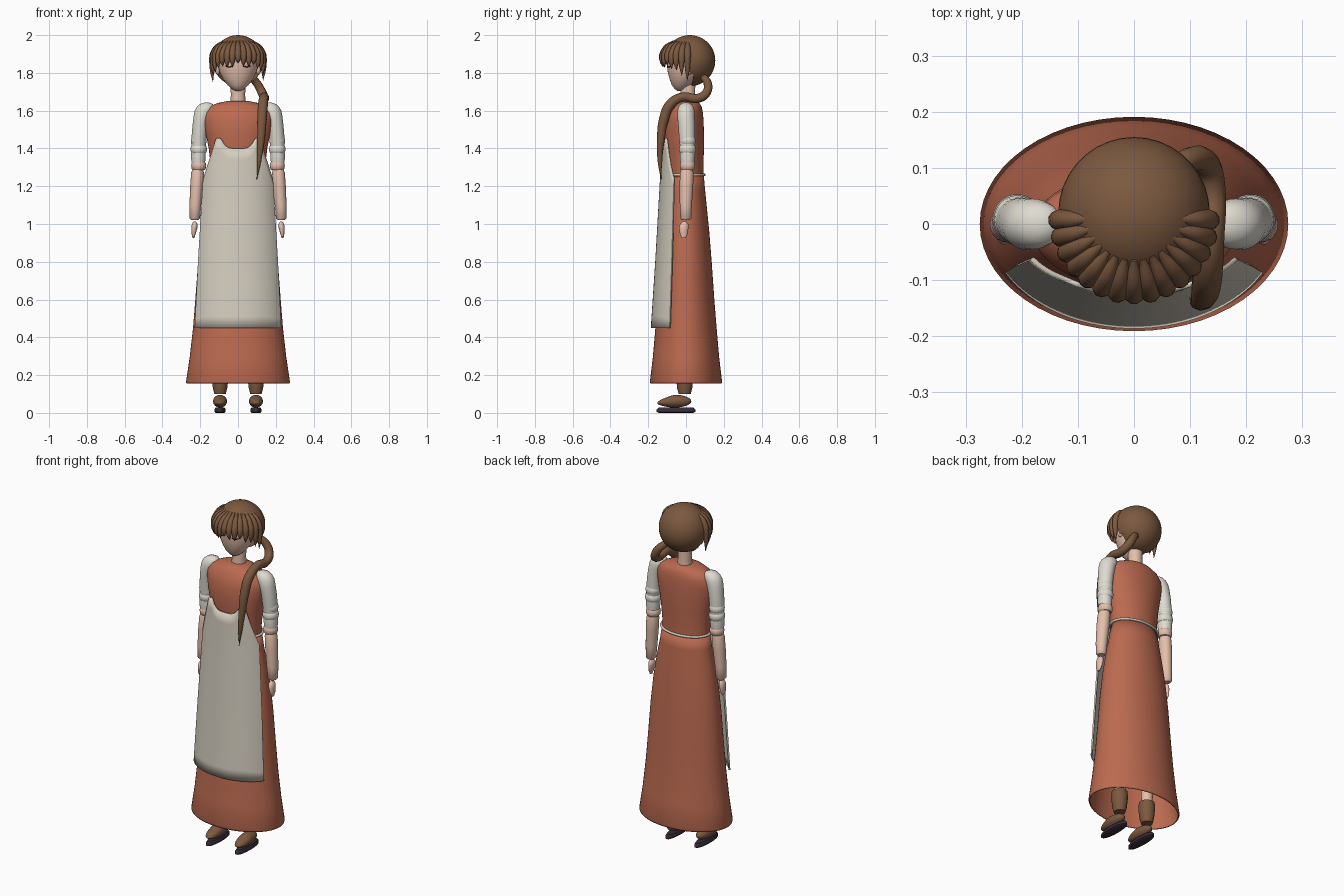
import bpy, bmesh, math, random
from mathutils import Vector

if "Cube" in bpy.data.objects:
    bpy.data.objects.remove(bpy.data.objects["Cube"])

random.seed(3)
TAU = 2 * math.pi


def mat(name, rgb):
    m = bpy.data.materials.new(name)
    m.diffuse_color = (*rgb, 1)
    m.use_nodes = True
    m.node_tree.nodes["Principled BSDF"].inputs["Base Color"].default_value = m.diffuse_color
    return m


TERRACOTTA = mat("terracotta cloth", (0.50, 0.145, 0.08))
LINEN = mat("apron linen", (0.66, 0.61, 0.52))
WHITE = mat("sleeve white", (0.74, 0.71, 0.64))
SKIN = mat("skin", (0.78, 0.52, 0.41))
HAIR = mat("brown hair", (0.20, 0.10, 0.05))
LEATHER = mat("boot leather", (0.20, 0.10, 0.05))
DARK = mat("dark sole", (0.04, 0.025, 0.04))


def finish(name, bm, material, solid=0):
    bmesh.ops.recalc_face_normals(bm, faces=bm.faces)
    me = bpy.data.meshes.new(name)
    bm.to_mesh(me)
    bm.free()
    ob = bpy.data.objects.new(name, me)
    bpy.context.collection.objects.link(ob)
    me.materials.append(material)
    if solid:
        s = ob.modifiers.new("thickness", 'SOLIDIFY')
        s.thickness, s.offset = solid, -1
    bpy.ops.object.select_all(action='DESELECT')
    bpy.context.view_layer.objects.active = ob
    ob.select_set(True)
    bpy.ops.object.shade_smooth_by_angle(angle=math.radians(45))
    return ob


def loft(name, rings, material, seg=32, caps=True, solid=0):
    """Elliptical rings (z, centre x, centre y, radius x, radius y)."""
    bm = bmesh.new()
    loops = [[bm.verts.new((cx + rx * math.cos(TAU * i / seg), cy + ry * math.sin(TAU * i / seg), z))
              for i in range(seg)] for z, cx, cy, rx, ry in rings]
    for a, b in zip(loops, loops[1:]):
        for i in range(seg):
            j = (i + 1) % seg
            bm.faces.new((a[i], a[j], b[j], b[i]))
    if caps:
        bm.faces.new(loops[0])
        bm.faces.new(loops[-1])
    return finish(name, bm, material, solid)


def ball(name, centre, radii, material, keep=None):
    bm = bmesh.new()
    bmesh.ops.create_uvsphere(bm, u_segments=36, v_segments=24, radius=1)
    for v in bm.verts:
        v.co = Vector(centre) + Vector(a * b for a, b in zip(v.co, radii))
    if keep:
        drop = [f for f in bm.faces if not keep(f.calc_center_median())]
        bmesh.ops.delete(bm, geom=drop, context='FACES')
    return finish(name, bm, material)


def tubes(name, strands, material, cyclic=False):
    """Tapered tubes; each strand is a list of (point, radius)."""
    cu = bpy.data.curves.new(name, 'CURVE')
    cu.dimensions, cu.bevel_depth, cu.bevel_resolution, cu.resolution_u = '3D', 1, 3, 6
    cu.use_fill_caps = True
    for strand in strands:
        sp = cu.splines.new('BEZIER')
        sp.bezier_points.add(len(strand) - 1)
        sp.use_cyclic_u = cyclic
        sp.use_smooth = True
        for bp, (p, r) in zip(sp.bezier_points, strand):
            bp.co, bp.radius = p, r
            bp.handle_left_type = bp.handle_right_type = 'AUTO'
    ob = bpy.data.objects.new(name, cu)
    bpy.context.collection.objects.link(ob)
    cu.materials.append(material)
    bpy.ops.object.select_all(action='DESELECT')
    bpy.context.view_layer.objects.active = ob
    ob.select_set(True)
    bpy.ops.object.convert(target='MESH')
    return ob


def lerp_table(table, z):
    for (z0, v0), (z1, v1) in zip(table, table[1:]):
        if z <= z1:
            return v0 + (v1 - v0) * (z - z0) / (z1 - z0)
    return table[-1][1]


# Dress: open skirt and closed bodice
loft("skirt", [(0.155, 0, 0, 0.272, 0.188), (0.165, 0, 0, 0.275, 0.191), (0.30, 0, 0, 0.255, 0.175),
               (0.45, 0, 0, 0.238, 0.162), (0.60, 0, 0, 0.226, 0.150), (0.80, 0, 0, 0.211, 0.136),
               (0.95, 0, 0, 0.195, 0.124), (1.08, 0, 0, 0.174, 0.111), (1.18, 0, 0, 0.154, 0.101),
               (1.26, 0, 0, 0.142, 0.094)], TERRACOTTA, 56, caps=False, solid=0.006)
loft("bodice", [(1.24, 0, 0, 0.143, 0.094), (1.30, 0, -0.005, 0.143, 0.097), (1.40, 0, -0.01, 0.155, 0.105),
                (1.48, 0, -0.012, 0.171, 0.107), (1.55, 0, -0.01, 0.182, 0.103), (1.59, 0, -0.006, 0.178, 0.095),
                (1.62, 0, 0, 0.155, 0.083), (1.64, 0, 0.002, 0.11, 0.07), (1.652, 0, 0.003, 0.05, 0.045)],
     TERRACOTTA, 56)

# Waist cord
tubes("waist_cord", [[((0.146 * math.cos(TAU * i / 16), 0.097 * math.sin(TAU * i / 16), 1.26), 0.007)
                      for i in range(16)]], LINEN, cyclic=True)


# Apron: curved sheet with a scooped bib
def bib_top(x):
    x = abs(x)
    if x < 0.095:
        return 1.40 + 0.055 * (x / 0.095) ** 4
    return 1.455 if x < 0.12 else 1.455 - 0.215 * (x - 0.12) / 0.065


HALF = [(0.44, 0.23), (0.80, 0.212), (1.25, 0.185), (1.5, 0.178)]
FRONT = [(0.44, 0.187), (0.80, 0.163), (1.2, 0.140), (1.4, 0.130), (1.5, 0.129)]
bm = bmesh.new()
cols, rows, grid = 48, 16, []
for i in range(cols + 1):
    t = math.sin(math.pi / 2 * (2 * i / cols - 1))
    top, column = bib_top(0.185 * t), []
    for k in range(rows + 1):
        z = 0.45 + (top - 0.45) * k / rows
        w = lerp_table(HALF, z)
        y = -lerp_table(FRONT, z) * math.sqrt(1 - (t / 1.13) ** 2)
        column.append(bm.verts.new((t * w, y, z)))
    grid.append(column)
for a, b in zip(grid, grid[1:]):
    for k in range(rows):
        bm.faces.new((a[k], b[k], b[k + 1], a[k + 1]))
finish("apron", bm, LINEN, solid=0.009)

# Arms, legs and boots on both sides
for s, side in ((-1, "right"), (1, "left")):
    loft(side + "_sleeve", [(1.345, s * .211, .008, .036, .036), (1.40, s * .209, .008, .037, .039),
                            (1.46, s * .206, .005, .040, .042), (1.52, s * .200, .003, .041, .044),
                            (1.57, s * .190, .0, .045, .046), (1.60, s * .180, .0, .049, .045),
                            (1.62, s * .172, .0, .046, .040), (1.635, s * .167, .0, .034, .030),
                            (1.643, s * .165, .0, .012, .012)], WHITE)
    for z, r, m, part in ((1.44, .042, WHITE, "upper_cuff"), (1.395, .044, WHITE, "middle_cuff"),
                          (1.308, .040, SKIN, "elbow")):
        loft(f"{side}_{part}", [(z + .022 * math.sin(a), s * .208, .008, r - .010 + .010 * math.cos(a),
                                 r - .009 + .010 * math.cos(a)) for a in (-1.4, -.8, 0, .8, 1.4)], m)
    loft(side + "_lower_sleeve", [(1.325, s * .210, .007, .036, .037), (1.36, s * .210, .007, .039, .040),
                                  (1.39, s * .209, .008, .037, .038)], WHITE)
    loft(side + "_forearm", [(1.02, s * .229, -.001, .018, .020), (1.03, s * .229, -.001, .028, .029),
                             (1.10, s * .226, -.001, .031, .032), (1.20, s * .219, .002, .034, .036),
                             (1.27, s * .214, .004, .034, .036), (1.29, s * .213, .005, .028, .030)], SKIN)
    loft(side + "_hand", [(.925, s * .236, -.012, .005, .010), (.945, s * .235, -.012, .010, .020),
                          (.98, s * .231, -.012, .016, .025), (1.00, s * .229, -.010, .015, .022),
                          (1.012, s * .229, -.008, .007, .010)], SKIN)
    loft(side + "_leg", [(.20, s * .095, -.005, .029, .029), (.50, s * .09, 0, .04, .04),
                         (.85, s * .08, 0, .055, .055)], SKIN)
    loft(side + "_boot_shaft", [(.10, s * .095, -.007, .030, .032), (.13, s * .095, -.007, .038, .040),
                                (.19, s * .095, -.007, .045, .046), (.225, s * .095, -.007, .042, .043)], LEATHER)
    foot = ball(side + "_boot_foot", (s * .095, -.062, .062), (.037, .09, .034), LEATHER)
    for v in foot.data.vertices:  # lower the toe
        if v.co.y < -.06:
            v.co.z = .035 + (v.co.z - .035) * (1 + (v.co.y + .06) * 4)
    loft(side + "_sole", [(.0, s * .095, -.053, .022, .09), (.006, s * .095, -.053, .030, .102),
                          (.018, s * .095, -.053, .030, .102), (.028, s * .095, -.053, .024, .092)], DARK)
    # Eye line and ear
    tubes(side + "_eye", [[((s * x, y, z), .003) for x, y, z in
                           ((.028, -.098, 1.836), (.046, -.091, 1.832), (.064, -.078, 1.836))]], DARK)
    ball(side + "_ear", (s * .108, .015, 1.82), (.014, .02, .03), SKIN)

# Neck and face
loft("neck", [(1.62, 0, .01, .042, .042), (1.68, 0, .01, .038, .038), (1.77, 0, .01, .040, .040)], SKIN)
loft("face", [(1.705, 0, -.030, .014, .016), (1.715, 0, -.028, .032, .032), (1.735, 0, -.022, .055, .053),
              (1.765, 0, -.012, .078, .074), (1.80, 0, -.004, .096, .092), (1.84, 0, 0, .105, .101),
              (1.88, 0, 0, .106, .104), (1.92, 0, .005, .09, .09)], SKIN)

# Hair: rounded cap open over the face
ball("hair_cap", (0, .02, 1.865), (.135, .135, .135), HAIR,
     lambda c: c.y > .03 or c.z > 1.90 + (.0 - c.y) * .25)

# Fringe strands fanned around the forehead
fringe = []
N = 15
for i in range(N):
    phi = math.radians(-88 + 176 * i / (N - 1))
    u = abs(phi) / math.radians(88)
    tip = 1.842 - .085 * u ** 2.5 + random.uniform(-.012, .012)
    strand = []
    for r, z, thick in ((.075, 1.968, .006), (.116, 1.935, .016), (.136, 1.895, .019),
                        (.141, .45 * 1.895 + .55 * tip, .013), (.137, tip, .0008)):
        strand.append(((r * .97 * math.sin(phi), .012 - r * math.cos(phi), z), thick))
    fringe.append(strand)
tubes("fringe", fringe, HAIR)

# Ponytail swept forward over the shoulder
tubes("ponytail", [[((.06, .085, 1.785), .018), ((.10, .115, 1.745), .022), ((.13, .105, 1.69), .024),
                    ((.14, .06, 1.665), .024), ((.138, -.02, 1.672), .024), ((.132, -.085, 1.63), .027),
                    ((.127, -.118, 1.55), .026), ((.122, -.133, 1.45), .021), ((.112, -.138, 1.34), .013),
                    ((.10, -.132, 1.235), .001)]], HAIR)
